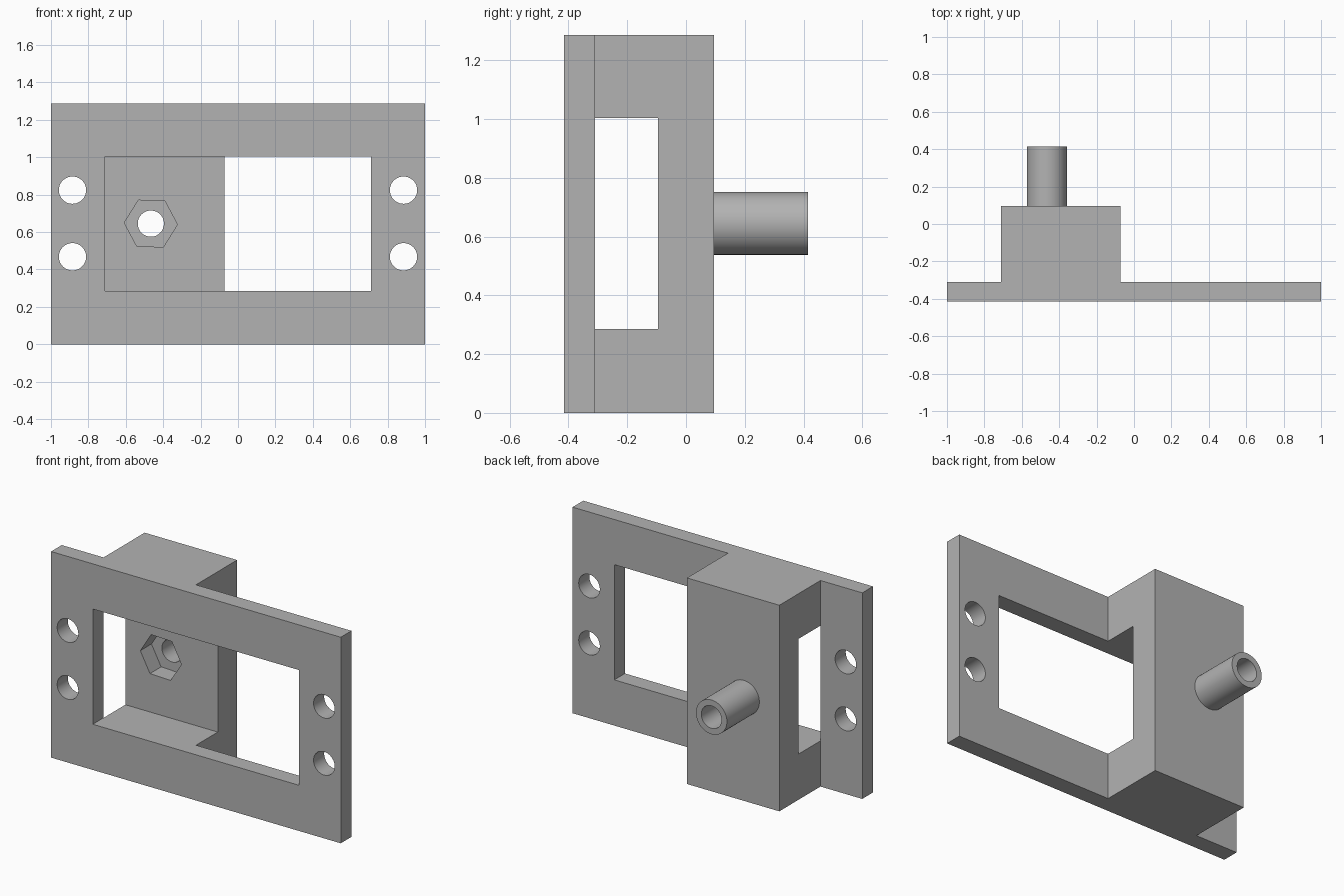
import bpy, bmesh, math
from mathutils import Matrix

cube = bpy.data.objects.get("Cube")
if cube:
    bpy.data.objects.remove(cube, do_unlink=True)

grey = bpy.data.materials.new("plain grey")
grey.use_nodes = True
colour = (0.45, 0.45, 0.45, 1)
grey.diffuse_color = colour
grey.node_tree.nodes["Principled BSDF"].inputs["Base Color"].default_value = colour

FRONT, PLATE_BACK, WALL_FRONT, BLOCK_BACK, TUBE_END = -0.415, -0.31, -0.095, 0.095, 0.415
HEIGHT = 1.286
BLOCK_L, BLOCK_R = -0.711, -0.073
BOLT_X, BOLT_Z = -0.466, 0.645


def make(name, bm):
    bmesh.ops.recalc_face_normals(bm, faces=bm.faces)
    mesh = bpy.data.meshes.new(name)
    bm.to_mesh(mesh)
    bm.free()
    mesh.materials.append(grey)
    obj = bpy.data.objects.new(name, mesh)
    bpy.context.collection.objects.link(obj)
    return obj


def box(name, x0, x1, y0, y1, z0, z1):
    bm = bmesh.new()
    bmesh.ops.create_cube(bm, size=1)
    bmesh.ops.scale(bm, vec=(x1 - x0, y1 - y0, z1 - z0), verts=bm.verts)
    bmesh.ops.translate(bm, vec=((x0 + x1) / 2, (y0 + y1) / 2, (z0 + z1) / 2), verts=bm.verts)
    return make(name, bm)


def rod(name, x, z, r, y0, y1, sides=48, turn=0):
    """Cylinder or prism running along y."""
    bm = bmesh.new()
    bmesh.ops.create_cone(bm, cap_ends=True, segments=sides, radius1=r, radius2=r, depth=y1 - y0)
    spin = Matrix.Rotation(math.radians(turn), 4, 'Z')
    tip = Matrix.Rotation(math.radians(90), 4, 'X')
    bmesh.ops.transform(bm, matrix=Matrix.Translation((x, (y0 + y1) / 2, z)) @ tip @ spin, verts=bm.verts)
    return make(name, bm)


def combine(target, tool, operation):
    mod = target.modifiers.new(operation, 'BOOLEAN')
    mod.operation, mod.solver, mod.object = operation, 'EXACT', tool
    bpy.context.view_layer.objects.active = target
    bpy.ops.object.modifier_apply(modifier=mod.name)
    bpy.data.objects.remove(tool, do_unlink=True)


# Plate and raised block from one plan outline
plan = [(-1, FRONT), (1, FRONT), (1, PLATE_BACK), (BLOCK_R, PLATE_BACK), (BLOCK_R, BLOCK_BACK),
        (BLOCK_L, BLOCK_BACK), (BLOCK_L, PLATE_BACK), (-1, PLATE_BACK)]
bm = bmesh.new()
base = bm.faces.new([bm.verts.new((x, y, 0)) for x, y in plan])
walls = bmesh.ops.extrude_face_region(bm, geom=[base])
bmesh.ops.translate(bm, vec=(0, 0, HEIGHT),
                    verts=[g for g in walls["geom"] if isinstance(g, bmesh.types.BMVert)])
bracket = make("mounting_bracket", bm)

# Tube on the back
combine(bracket, rod("tube", BOLT_X, BOLT_Z, 0.107, 0, TUBE_END), 'UNION')

# Window through the plate and the sides of the block
combine(bracket, box("window_cutter", -0.712, 0.712, -0.6, WALL_FRONT, 0.285, 1.004), 'DIFFERENCE')

# Hexagonal nut pocket and bore through the tube
combine(bracket, rod("nut_cutter", BOLT_X, BOLT_Z, 0.142, -0.2, WALL_FRONT + 0.11, 6, 28), 'DIFFERENCE')
combine(bracket, rod("bore_cutter", BOLT_X, BOLT_Z, 0.07, -0.2, 0.6), 'DIFFERENCE')

# Screw holes at both ends
for x in (-0.885, 0.885):
    for z in (0.468, 0.824):
        combine(bracket, rod("screw_hole_cutter", x, z, 0.073, -0.6, -0.2), 'DIFFERENCE')

bpy.ops.object.select_all(action='DESELECT')
bracket.select_set(True)
bpy.context.view_layer.objects.active = bracket
bpy.ops.object.shade_smooth_by_angle(angle=math.radians(30))
